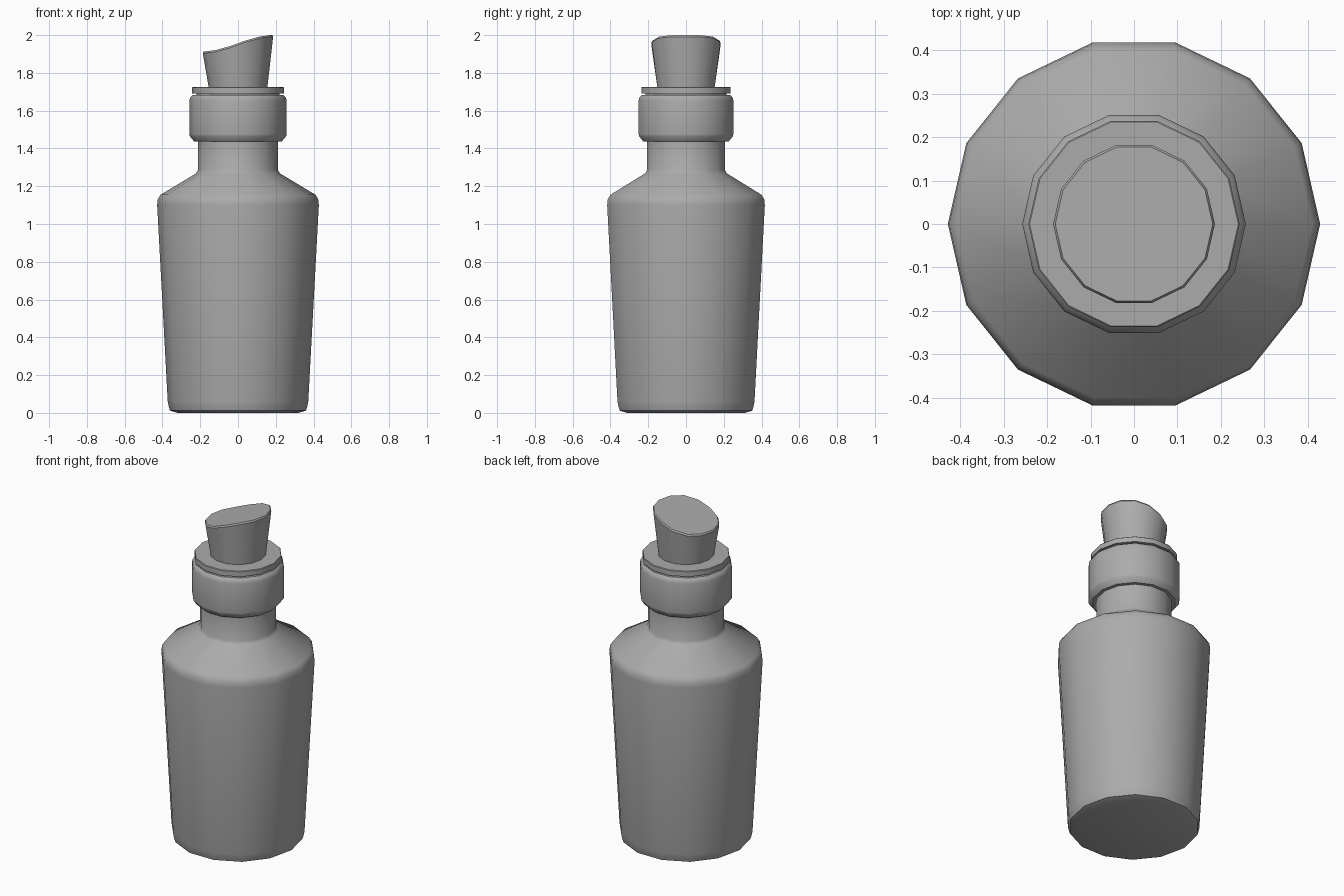
import bpy, math

cube = bpy.data.objects.get("Cube")
if cube:
    bpy.data.objects.remove(cube, do_unlink=True)

SIDES = 14

grey = bpy.data.materials.new("plain grey")
grey.use_nodes = True
colour = (0.41, 0.41, 0.41, 1)
grey.diffuse_color = colour
grey.node_tree.nodes["Principled BSDF"].inputs["Base Color"].default_value = colour


def lathe(name, profile, angle=30, slant=lambda x: 0):
    """Turn a (radius, height) profile, listed bottom to top, into a capped solid.
    slant shifts the height of every ring above the first one."""
    verts, faces = [], []
    for i, (r, z) in enumerate(profile):
        for k in range(SIDES):
            a = math.tau * k / SIDES
            x, y = r * math.cos(a), r * math.sin(a)
            verts.append((x, y, z + slant(x) if i else z))
    for i in range(len(profile) - 1):
        for k in range(SIDES):
            a, b = i * SIDES + k, i * SIDES + (k + 1) % SIDES
            faces.append((a, b, b + SIDES, a + SIDES))
    faces.append(tuple(reversed(range(SIDES))))
    # The top is capped in strips across y so that it can curve along x
    start = len(verts) - SIDES
    for k in range(SIDES // 2):
        ring = [k, k + 1, SIDES - k - 1, (SIDES - k) % SIDES]
        faces.append(tuple(start + v for v in dict.fromkeys(ring)))
    mesh = bpy.data.meshes.new(name)
    mesh.from_pydata(verts, [], faces)
    mesh.materials.append(grey)
    obj = bpy.data.objects.new(name, mesh)
    bpy.context.collection.objects.link(obj)
    bpy.ops.object.select_all(action="DESELECT")
    obj.select_set(True)
    bpy.context.view_layer.objects.active = obj
    bpy.ops.object.shade_smooth_by_angle(angle=math.radians(angle))


# Tapered body with a shallow foot, rounded shoulder and straight neck
lathe("bottle_body", [(0.32, 0), (0.36, 0.012), (0.367, 0.035), (0.372, 0.06),
                      (0.428, 1.10), (0.425, 1.13), (0.41, 1.155),
                      (0.222, 1.268), (0.212, 1.285), (0.212, 1.45)], 50)

# Thick collar with softened edges
lathe("neck_collar", [(0.232, 1.437), (0.255, 1.465), (0.257, 1.475),
                      (0.257, 1.655), (0.253, 1.67), (0.24, 1.683)], 40)

# Thin lip on a recessed seat
lathe("lip_seat", [(0.22, 1.67), (0.22, 1.70)])
lathe("bottle_lip", [(0.243, 1.692), (0.243, 1.722), (0.24, 1.725)])

# Flared stopper with a gently curved slanting top
lathe("cork_stopper", [(0.155, 1.72), (0.186, 1.948), (0.181, 1.957)], 30,
      lambda x: 0.043 * math.sin(x / 0.185 * math.pi / 2))
